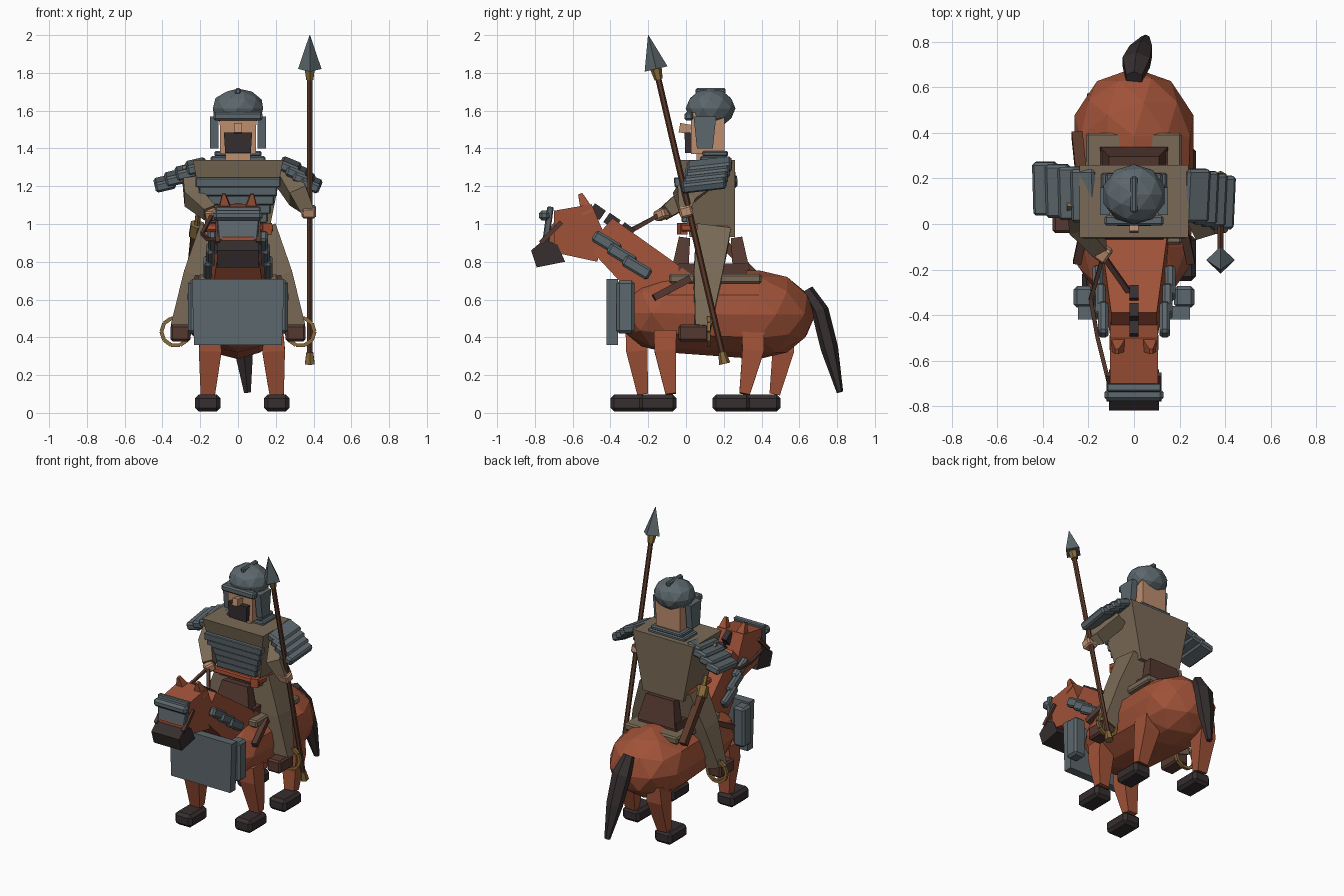
import bpy, bmesh, math
from mathutils import Vector, Matrix, Euler

cube = bpy.data.objects.get("Cube")
if cube:
    bpy.data.objects.remove(cube)


def material(name, r, g, b):
    lin = [(c / 255 / 12.92) if c < 11 else ((c / 255 + 0.055) / 1.055) ** 2.4 for c in (r, g, b)]
    m = bpy.data.materials.new(name)
    m.use_nodes = True
    m.diffuse_color = (*lin, 1)
    m.node_tree.nodes["Principled BSDF"].inputs["Base Color"].default_value = (*lin, 1)
    return m


COAT = material("chestnut coat", 160, 82, 56)
STEEL = material("blue grey steel", 92, 103, 108)
CLOTH = material("tan cloth", 122, 106, 86)
BLACK = material("dark hair", 54, 46, 47)
LEATHER = material("brown leather", 86, 57, 49)
WOOD = material("dark wood", 92, 58, 42)
SKIN = material("skin", 190, 142, 110)
BRASS = material("aged brass", 136, 108, 58)
SASH = material("red sash", 168, 78, 50)


def finish(name, mat, bm):
    bmesh.ops.recalc_face_normals(bm, faces=bm.faces)
    me = bpy.data.meshes.new(name)
    bm.to_mesh(me)
    bm.free()
    me.materials.append(mat)
    ob = bpy.data.objects.new(name, me)
    bpy.context.collection.objects.link(ob)
    return ob


def box(name, mat, size, loc, rot=(0, 0, 0), taper=(1, 1), bevel=0.0, shift=0.0):
    """Box with degrees of rotation; taper scales the lower end, shift slides it in y."""
    bm = bmesh.new()
    bmesh.ops.create_cube(bm, size=1)
    for v in bm.verts:
        low = v.co.z < 0
        v.co.x *= size[0] * (taper[0] if low else 1)
        v.co.y *= size[1] * (taper[1] if low else 1)
        v.co.y += shift if low else 0
        v.co.z *= size[2]
    if bevel:
        bmesh.ops.bevel(bm, geom=bm.edges[:], offset=bevel, segments=1, affect='EDGES')
    turn = Euler([math.radians(a) for a in rot]).to_matrix().to_4x4()
    bm.transform(Matrix.Translation(loc) @ turn)
    return finish(name, mat, bm)


def limb(name, mat, path, sides=4, phase=0.5):
    """Loft through (x, y, z, half width, half depth) stations."""
    bm = bmesh.new()
    pts = [Vector(p[:3]) for p in path]
    k = 1 / math.cos(math.pi / sides)
    rings = []
    for i, p in enumerate(path):
        d = (pts[min(i + 1, len(pts) - 1)] - pts[max(i - 1, 0)]).normalized()
        u = Vector((1, 0, 0)) - d * d.x
        u = u.normalized() if u.length > 0.05 else Vector((0, 1, 0))
        v = d.cross(u)
        angles = [2 * math.pi * (j + phase) / sides for j in range(sides)]
        rings.append([bm.verts.new(pts[i] + k * (u * p[3] * math.cos(a) + v * p[4] * math.sin(a)))
                      for a in angles])
    for a, b in zip(rings, rings[1:]):
        for j in range(sides):
            n = (j + 1) % sides
            bm.faces.new((a[j], a[n], b[n], b[j]))
    bm.faces.new(rings[0])
    bm.faces.new(rings[-1])
    return finish(name, mat, bm)


def rod(name, mat, points, r, sides=6):
    return limb(name, mat, [(*p, r, r) for p in points], sides)


def side_profile(name, mat, half, outline):
    """Extrude a (y, z) outline across x."""
    bm = bmesh.new()
    f = bm.faces.new([bm.verts.new((-half, y, z)) for y, z in outline])
    new = bmesh.ops.extrude_face_region(bm, geom=[f])["geom"]
    bmesh.ops.translate(bm, vec=(2 * half, 0, 0), verts=[g for g in new if isinstance(g, bmesh.types.BMVert)])
    return finish(name, mat, bm)


def blob(bm, loc, radii):
    m = Matrix.Translation(loc) @ Matrix.Diagonal((*radii, 1))
    bmesh.ops.create_icosphere(bm, subdivisions=2, radius=1, matrix=m)


# Horse body: faceted hull around chest and rump
bm = bmesh.new()
blob(bm, (0, -0.10, 0.53), (0.26, 0.27, 0.21))
blob(bm, (0, 0.385, 0.52), (0.275, 0.30, 0.235))
hull = bmesh.ops.convex_hull(bm, input=bm.verts[:])
bmesh.ops.delete(bm, geom=list({g for g in hull["geom_interior"] if isinstance(g, bmesh.types.BMVert)}),
                 context='VERTS')
finish("horse_body", COAT, bm)
limb("horse_neck", COAT, [(0, -0.05, 0.60, 0.16, 0.155), (0, -0.455, 0.955, 0.10, 0.10)])

# Horse legs and hooves, mid-stride
for name, x, y in (("front_left", 0.205, -0.08), ("front_right", -0.16, -0.23),
                   ("hind_left", 0.205, 0.31), ("hind_right", -0.16, 0.47)):
    hind = name.startswith("hind")
    top = y + (0.045 if hind else -0.03)
    inner = x * 0.92
    limb(name + "_horse_leg", COAT, [(inner, top, 0.44, 0.05, 0.06), (inner, top, 0.33, 0.06, 0.057),
                                     (x, y, 0.10, 0.038, 0.028)])
    box(name + "_hoof", BLACK, (0.135, 0.2, 0.09), (x, y - 0.07, 0.052), bevel=0.02)
limb("horse_tail", BLACK, [(0, 0.64, 0.65, 0.035, 0.03), (0.01, 0.71, 0.54, 0.06, 0.04),
                           (0.03, 0.76, 0.34, 0.05, 0.04), (0.05, 0.815, 0.11, 0.018, 0.015)], 6)

# Horse head
side_profile("horse_head", COAT, 0.105, [(-0.70, 1.07), (-0.50, 1.105), (-0.43, 0.94), (-0.47, 0.80), (-0.70, 0.85)])
side_profile("horse_snout", COAT, 0.085, [(-0.69, 1.02), (-0.76, 0.93), (-0.76, 0.85), (-0.66, 0.84)])
side_profile("horse_muzzle", BLACK, 0.11, [(-0.82, 0.86), (-0.79, 0.77), (-0.64, 0.80), (-0.68, 0.89), (-0.75, 0.92)])
box("face_plate", STEEL, (0.24, 0.035, 0.185), (0, -0.73, 1.0), (-8, 0, 0), (0.85, 1), 0.006)
box("brow_bar", STEEL, (0.26, 0.055, 0.055), (0, -0.75, 1.045), bevel=0.016)
for s, side in ((1, "left"), (-1, "right")):
    limb(side + "_ear", COAT, [(s * 0.068, -0.52, 1.06, 0.04, 0.035), (s * 0.075, -0.56, 1.16, 0.008, 0.012)])
    rod(side + "_bridle", LEATHER, [(s * 0.108, -0.66, 1.01), (s * 0.108, -0.77, 0.90)], 0.012, 4)
    # Neck armour slats
    for i in range(3):
        box(f"{side}_neck_slat_{i + 1}", STEEL, (0.045, 0.16, 0.065),
            (s * (0.135 + 0.012 * i), -0.42 + 0.08 * i, 0.90 - 0.065 * i), (-31, 0, 0), bevel=0.012)
    # Side chest armour, saddle strap
    box(side + "_chest_plate", STEEL, (0.09, 0.095, 0.28), (s * 0.22, -0.32, 0.56), bevel=0.015)
    rod(side + "_saddle_strap", LEATHER, [(s * 0.25, -0.17, 0.61), (s * 0.21, 0.02, 0.71)], 0.018, 4)
box("front_chest_plate", STEEL, (0.49, 0.06, 0.35), (0, -0.39, 0.535), taper=(0.95, 1))
for i in range(3):
    box(f"mane_tuft_{i + 1}", BLACK, (0.04, 0.07, 0.06), (0, -0.47 + 0.078 * i, 1.065 - 0.05 * i), (-35, 0, 0))

# Saddle
box("saddle_cloth", CLOTH, (0.42, 0.49, 0.05), (0, 0.155, 0.71), bevel=0.01)
box("saddle_seat", LEATHER, (0.30, 0.36, 0.06), (0, 0.14, 0.76))
box("saddle_pommel", LEATHER, (0.20, 0.06, 0.18), (0, -0.02, 0.84), (-8, 0, 0), (1.4, 1.5))
box("saddle_cantle", LEATHER, (0.22, 0.06, 0.18), (0, 0.28, 0.84), (8, 0, 0), (1.35, 1.5))

# Rider torso and chest slats
box("torso", CLOTH, (0.48, 0.32, 0.41), (0, 0.10, 1.135), taper=(0.66, 0.75), shift=0.04)
for i in range(5):
    box(f"chest_slat_{i + 1}", STEEL, (0.45 - 0.035 * i, 0.045, 0.05),
        (0, -0.04 + 0.0095 * i, 1.222 - 0.047 * i), (6, 0, 0), bevel=0.005)
box("waist_sash", SASH, (0.37, 0.26, 0.04), (0, 0.10, 0.975), (-3, 0, 0), bevel=0.008)
box("sash_knot", SASH, (0.05, 0.04, 0.06), (0.15, -0.02, 0.975), (0, 0, 20))

# Rider head and helmet
box("rider_neck", SKIN, (0.13, 0.13, 0.10), (0, 0.12, 1.37))
box("rider_head", SKIN, (0.195, 0.18, 0.22), (0, 0.115, 1.48), taper=(0.97, 0.97))
box("nose", SKIN, (0.04, 0.06, 0.05), (0, -0.005, 1.505), (-10, 0, 0))
box("beard", BLACK, (0.15, 0.04, 0.11), (0, 0.012, 1.43), taper=(0.9, 0.8))
bm = bmesh.new()
blob(bm, (0, 0.13, 1.612), (0.14, 0.132, 0.105))
finish("helmet_dome", STEEL, bm)
box("helmet_crest", STEEL, (0.03, 0.16, 0.035), (0, 0.13, 1.702), bevel=0.008)
box("helmet_brim", STEEL, (0.26, 0.045, 0.045), (0, 0.015, 1.57), bevel=0.01)
box("collar_lower", STEEL, (0.29, 0.15, 0.03), (0, 0.15, 1.345), bevel=0.008)
box("collar_upper", STEEL, (0.25, 0.135, 0.03), (0, 0.155, 1.372), bevel=0.008)
for s, side in ((1, "left"), (-1, "right")):
    box(side + "_cheek_guard", STEEL, (0.045, 0.12, 0.17), (s * 0.127, 0.10, 1.485), taper=(1, 0.7))
    # Layered shoulder slats
    x0, dx, z0, tilt = (0.275, 0.037, 1.305, 22) if s > 0 else (0.22, 0.056, 1.305, 13)
    for i in range(4):
        box(f"{side}_shoulder_slat_{i + 1}", STEEL, (0.11, 0.235, 0.054),
            (s * (x0 + dx * i), 0.125 - 0.01 * s * i, z0 - 0.03 * i), (7, s * tilt, 0), bevel=0.012)
    # Rider legs, boots and stirrups
    limb(side + "_rider_leg", CLOTH, [(s * 0.12, 0.145, 0.96, 0.085, 0.09), (s * 0.22, 0.115, 0.72, 0.07, 0.075),
                                      (s * 0.31, 0.09, 0.45, 0.048, 0.042)])
    box(side + "_boot", LEATHER, (0.105, 0.16, 0.09), (s * 0.305, 0.04, 0.423), bevel=0.012)
    ring = [(s * 0.33 + 0.076 * math.cos(a), 0.12, 0.43 + 0.075 * math.sin(a))
            for a in [math.tau * i / 10 for i in range(11)]]
    for i, (a, b) in enumerate(zip(ring, ring[1:])):
        rod(f"{side}_stirrup_{i + 1}", BRASS, [a, b], 0.01, 4)

# Arms and hands
limb("right_arm", CLOTH, [(-0.24, 0.12, 1.27, 0.055, 0.06), (-0.24, 0.0, 1.14, 0.045, 0.052),
                          (-0.15, -0.11, 1.06, 0.035, 0.035)])
box("right_hand", SKIN, (0.06, 0.07, 0.055), (-0.135, -0.13, 1.05), (20, 0, -35), bevel=0.01)
limb("left_arm", CLOTH, [(0.24, 0.14, 1.27, 0.05, 0.06), (0.315, -0.01, 1.15, 0.048, 0.058),
                         (0.37, 0.0, 1.07, 0.035, 0.035)])
box("left_hand", SKIN, (0.075, 0.07, 0.06), (0.375, 0.0, 1.065), (15, 0, 0), bevel=0.01)

# Reins
rod("right_rein", LEATHER, [(-0.135, -0.14, 1.05), (-0.19, -0.33, 0.95), (-0.16, -0.5, 0.92), (-0.11, -0.70, 0.92)], 0.009, 4)
rod("left_rein", LEATHER, [(-0.135, -0.14, 1.05), (0, -0.33, 0.94)], 0.011, 4)

# Spear
foot, tip = Vector((0.38, 0.205, 0.26)), Vector((0.38, -0.20, 2.0))


def spear_part(name, mat, sections, sides, phase=0.5):
    limb(name, mat, [(*foot.lerp(tip, t), r, r) for t, r in sections], sides, phase)


spear_part("spear_shaft", WOOD, [(0.03, 0.014), (0.88, 0.014)], 6)
spear_part("spear_butt", BRASS, [(0, 0.026), (0.035, 0.018)], 6)
spear_part("spear_socket", BRASS, [(0.865, 0.019), (0.905, 0.028)], 6)
spear_part("spear_head", STEEL, [(0.897, 0.044), (1, 0.001)], 4, 0)

# Sword in its scabbard
rod("scabbard", WOOD, [(-0.225, 0.15, 0.95), (-0.25, 0.39, 0.70)], 0.024, 4)
rod("sword_guard", BRASS, [(-0.225, 0.155, 0.94), (-0.215, 0.11, 1.0)], 0.034, 6)
rod("sword_grip", BRASS, [(-0.217, 0.115, 0.99), (-0.21, 0.075, 1.06)], 0.014, 6)
